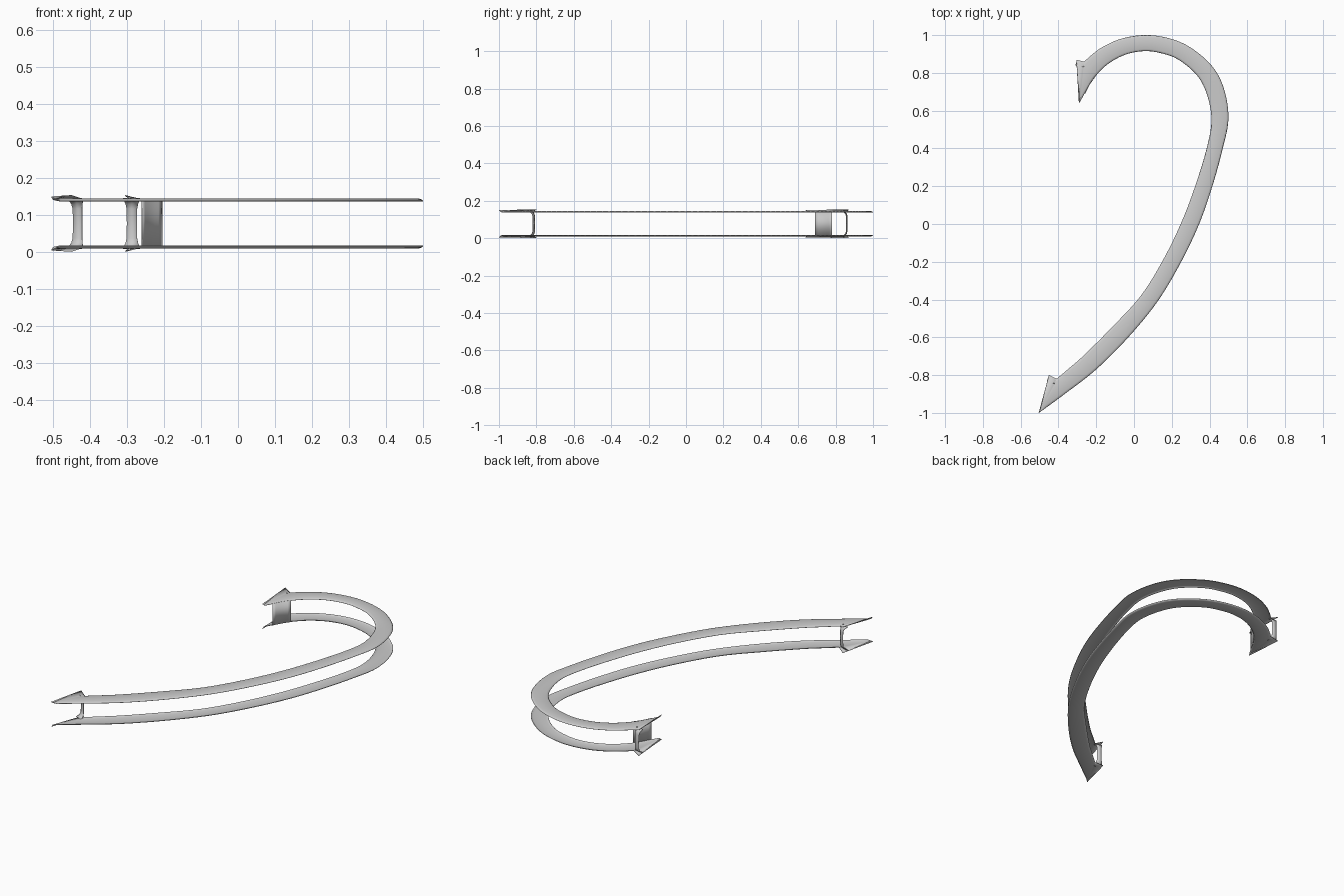
import bpy, bmesh
from mathutils import Vector

cube = bpy.data.objects.get("Cube")
if cube:
    bpy.data.objects.remove(cube, do_unlink=True)

MID = 0.0775      # height of the symmetry plane between the two bands
FACE = 0.0675     # band face above the symmetry plane
LIP = 0.061       # rolled band edges

grey = bpy.data.materials.new("satin_grey")
grey.use_nodes = True
grey.diffuse_color = (0.6, 0.6, 0.6, 1)
grey.node_tree.nodes["Principled BSDF"].inputs["Base Color"].default_value = (0.6, 0.6, 0.6, 1)


def finish(bm, name, thickness, mirror=False):
    """Turn a sheet into a thin, smooth-shaded part."""
    mesh = bpy.data.meshes.new(name)
    bm.to_mesh(mesh)
    bm.free()
    mesh.materials.append(grey)
    obj = bpy.data.objects.new(name, mesh)
    bpy.context.collection.objects.link(obj)
    obj.location.z = MID
    solid = obj.modifiers.new("thickness", 'SOLIDIFY')
    solid.thickness = thickness
    solid.offset = -1 if mirror else 0
    if mirror:
        mir = obj.modifiers.new("lower_band", 'MIRROR')
        mir.use_axis = (False, False, True)
        mir.use_mirror_merge = False
    bpy.ops.object.select_all(action='DESELECT')
    obj.select_set(True)
    bpy.context.view_layer.objects.active = obj
    bpy.ops.object.shade_smooth_by_angle(angle=0.6)
    return obj


def smooth_path(pts, steps=6):
    """Catmull-Rom samples through the control points."""
    p = [Vector(q) for q in pts]
    p = [2 * p[0] - p[1]] + p + [2 * p[-1] - p[-2]]
    out = []
    for i in range(1, len(p) - 2):
        a, b, c, d = p[i - 1:i + 3]
        for s in range(steps):
            t = s / steps
            out.append(0.5 * (2 * b + (c - a) * t + (2 * a - 5 * b + 4 * c - d) * t * t
                              + (3 * b - a - 3 * c + d) * t ** 3))
    return out + [p[-2]]


# Paired edge points of the hook-shaped band
outer = smooth_path([
    (-0.503, -1.0), (-0.36, -0.895), (-0.2, -0.77), (-0.03, -0.6), (0.125, -0.41),
    (0.25, -0.2), (0.345, 0), (0.415, 0.2), (0.47, 0.4), (0.5, 0.56), (0.475, 0.72),
    (0.41, 0.84), (0.29, 0.94), (0.17, 0.987), (0.05, 1.0), (-0.07, 0.98),
    (-0.17, 0.935), (-0.23, 0.89), (-0.25, 0.872), (-0.265, 0.86)])
inner = smooth_path([
    (-0.41, -0.82), (-0.345, -0.765), (-0.265, -0.695), (-0.11, -0.54), (0.04, -0.375),
    (0.165, -0.17), (0.26, 0.03), (0.332, 0.225), (0.387, 0.41), (0.41, 0.55),
    (0.388, 0.68), (0.335, 0.785), (0.235, 0.87), (0.14, 0.905), (0.05, 0.915),
    (-0.05, 0.895), (-0.14, 0.845), (-0.21, 0.775), (-0.25, 0.71), (-0.29, 0.64)])

# Upper and lower bands with rolled edges and raised barbed tips
bm = bmesh.new()
section = [(0, LIP), (0.05, 0.065), (0.13, FACE), (0.87, FACE), (0.95, 0.065), (1, LIP)]
rows = []
for o, i in zip(outer, inner):
    rows.append([bm.verts.new((*o.lerp(i, f), z)) for f, z in section])
for a, b in zip(rows, rows[1:]):
    for k in range(len(section) - 1):
        bm.faces.new((a[k], b[k], b[k + 1], a[k + 1]))
rows[0][0].co.z = rows[-1][-1].co.z = 0.073
barb_low = bm.verts.new((-0.45, -0.80, 0.0765))
barb_high = bm.verts.new((-0.305, 0.87, 0.0765))
for k in range(len(section) - 1):
    bm.faces.new((rows[0][k], rows[0][k + 1], barb_low))
    bm.faces.new((rows[-1][k + 1], rows[-1][k], barb_high))
finish(bm, "curved_bands", 0.002, mirror=True)


def notch_post(name, a, b, tip):
    """Narrow web between the barbs, flared and curled toward the tip at both ends."""
    a, b = Vector(a), Vector(b)
    mid = (a + b) / 2
    toward = (Vector(tip) - mid).normalized()
    half = [(0, 1, 0), (0.04, 1.05, 0.001), (0.053, 1.25, 0.005),
            (0.062, 1.55, 0.013), (0.068, 1.7, 0.026)]
    levels = [(-z, w, d) for z, w, d in half[:0:-1]] + half
    bm = bmesh.new()
    prev = None
    for z, w, d in levels:
        row = [bm.verts.new((*(mid + (p - mid) * w + toward * d), z)) for p in (a, mid, b)]
        if prev:
            for k in range(2):
                bm.faces.new((prev[k], prev[k + 1], row[k + 1], row[k]))
        prev = row
    finish(bm, name, 0.003)


notch_post("lower_end_post", (-0.445, -0.808), (-0.421, -0.818), (-0.503, -1.0))
notch_post("upper_end_post", (-0.30, 0.863), (-0.273, 0.858), (-0.29, 0.64))

# Web along the inner edge near the upper end
bm = bmesh.new()
pts = smooth_path([(-0.26, 0.69), (-0.235, 0.738), (-0.205, 0.78)], 3)
cols = [[bm.verts.new((*p, z)) for z in (-0.063, 0.063)] for p in pts]
for a, b in zip(cols, cols[1:]):
    bm.faces.new((a[0], b[0], b[1], a[1]))
finish(bm, "inner_edge_web", 0.002)
